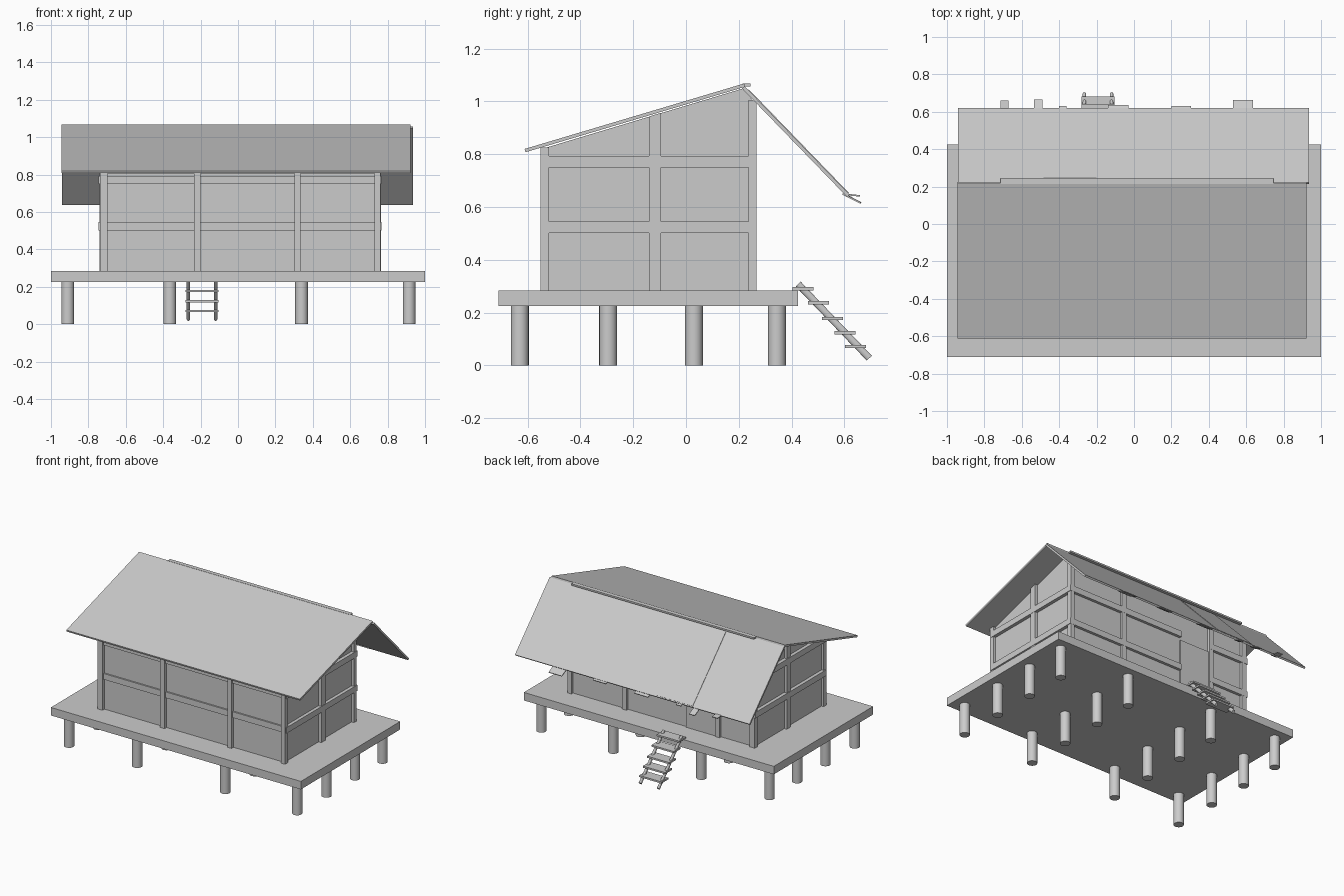
import bpy, bmesh, math
from mathutils import Vector

if "Cube" in bpy.data.objects:
    bpy.data.objects.remove(bpy.data.objects["Cube"])


def mesh_object(name, verts, faces):
    me = bpy.data.meshes.new(name)
    me.from_pydata(verts, [], faces)
    bm = bmesh.new()
    bm.from_mesh(me)
    bmesh.ops.recalc_face_normals(bm, faces=bm.faces)
    bm.to_mesh(me)
    bm.free()
    ob = bpy.data.objects.new(name, me)
    bpy.context.collection.objects.link(ob)
    return ob


def prism(name, profile, x0, x1):
    """Extrude a (y, z) profile along x."""
    n = len(profile)
    verts = [(x, y, z) for x in (x0, x1) for y, z in profile]
    faces = [tuple(range(n)), tuple(range(n, 2 * n))]
    faces += [(i, (i + 1) % n, n + (i + 1) % n, n + i) for i in range(n)]
    return mesh_object(name, verts, faces)


def box(name, x0, x1, y0, y1, z0, z1):
    return prism(name, [(y0, z0), (y1, z0), (y1, z1), (y0, z1)], x0, x1)


def slab(name, a, b, thick, x0, x1):
    """Sloping board whose top edge runs from a to b in the y-z plane."""
    a, b = Vector(a), Vector(b)
    d = (b - a).normalized()
    n = Vector((d.y, -d.x)) * thick
    return prism(name, [a, b, b + n, a + n], x0, x1)


def rod(name, a, b, r):
    a, b = Vector(a), Vector(b)
    bpy.ops.mesh.primitive_cylinder_add(vertices=20, radius=r, depth=(b - a).length,
                                        location=(a + b) / 2)
    ob = bpy.context.object
    ob.name = name
    ob.rotation_euler = (b - a).to_track_quat('Z', 'Y').to_euler()
    bpy.ops.object.shade_smooth_by_angle(angle=math.radians(40))
    return ob


# Platform on a 4 x 4 grid of stilts
box("platform", -1, 1, -0.71, 0.425, 0.225, 0.283)
for x in (-0.91, -0.365, 0.34, 0.915):
    for y in (-0.63, -0.295, 0.03, 0.345):
        rod("stilt", (x, y, 0), (x, y, 0.226), 0.034)

# House body with sloping top
prism("walls", [(-0.53, 0.28), (0.248, 0.28), (0.248, 1.01), (0.225, 1.052), (-0.53, 0.825)],
      -0.72, 0.743)

# Corner posts, front and back posts
for x0, x1 in ((-0.737, -0.697), (0.73, 0.763)):
    box("front_corner_post", x0, x1, -0.552, -0.52, 0.28, 0.825)
    box("back_corner_post", x0, x1, 0.236, 0.267, 0.28, 1.005)
for x0, x1 in ((-0.236, -0.2), (0.303, 0.335)):
    box("front_post", x0, x1, -0.552, -0.52, 0.28, 0.825)
for x0, x1 in ((-0.455, -0.42), (0.29, 0.325)):
    box("back_post", x0, x1, 0.236, 0.267, 0.28, 1.0)

# Side posts reaching the roof slope
for x0, x1 in ((-0.74, -0.71), (0.73, 0.765)):
    prism("side_post", [(-0.14, 0.28), (-0.095, 0.28), (-0.095, 0.957), (-0.14, 0.943)], x0, x1)

# Horizontal beams, broken at the door on the back
for z0, z1 in ((0.502, 0.545), (0.75, 0.793)):
    box("front_beam", -0.745, 0.765, -0.541, -0.52, z0, z1)
    box("left_beam", -0.745, -0.71, -0.541, 0.267, z0, z1)
    box("right_beam", 0.73, 0.767, -0.541, 0.267, z0, z1)
    box("back_beam_left", -0.745, -0.42, 0.24, 0.268, z0, z1)
    box("back_beam_right", -0.18, 0.767, 0.24, 0.268, z0, z1)
box("front_top_beam", -0.72, 0.745, -0.545, -0.52, 0.805, 0.823)

# Door
box("door", -0.42, -0.18, 0.24, 0.258, 0.283, 0.73)

# Roof: long front slope, short steep back slope, ridge strip
slab("front_roof", (-0.612, 0.82), (0.22, 1.068), 0.013, -0.945, 0.923)
slab("back_roof", (0.222, 1.058), (0.62, 0.647), 0.013, -0.942, 0.935)
box("ridge_strip", -0.715, 0.745, 0.215, 0.245, 1.056, 1.068)
slab("back_roof_plank", (0.238, 1.046), (0.617, 0.654), 0.007, -0.485, -0.2)

# Loose plank ends sticking out of the back eave
for x0, x1, y, z in ((-0.715, -0.67, 0.66, 0.645), (-0.535, -0.49, 0.665, 0.618),
                     (-0.4, -0.36, 0.63, 0.638), (-0.14, -0.03, 0.635, 0.634),
                     (0.2, 0.305, 0.63, 0.638), (0.53, 0.635, 0.663, 0.618)):
    slab("eave_plank", (0.595, 0.652), (y, z), 0.006, x0, x1)

# Ladder
for x in (-0.265, -0.12):
    rail = rod("ladder_rail", (x, 0.425, 0.308), (x, 0.695, 0.027), 0.0095)
    rail.scale = (1, 1.4, 1)
for y, z in ((0.443, 0.29), (0.503, 0.237), (0.555, 0.177), (0.602, 0.123), (0.643, 0.071)):
    box("ladder_rung", -0.281, -0.104, y - 0.04, y + 0.04, z - 0.006, z + 0.006)
